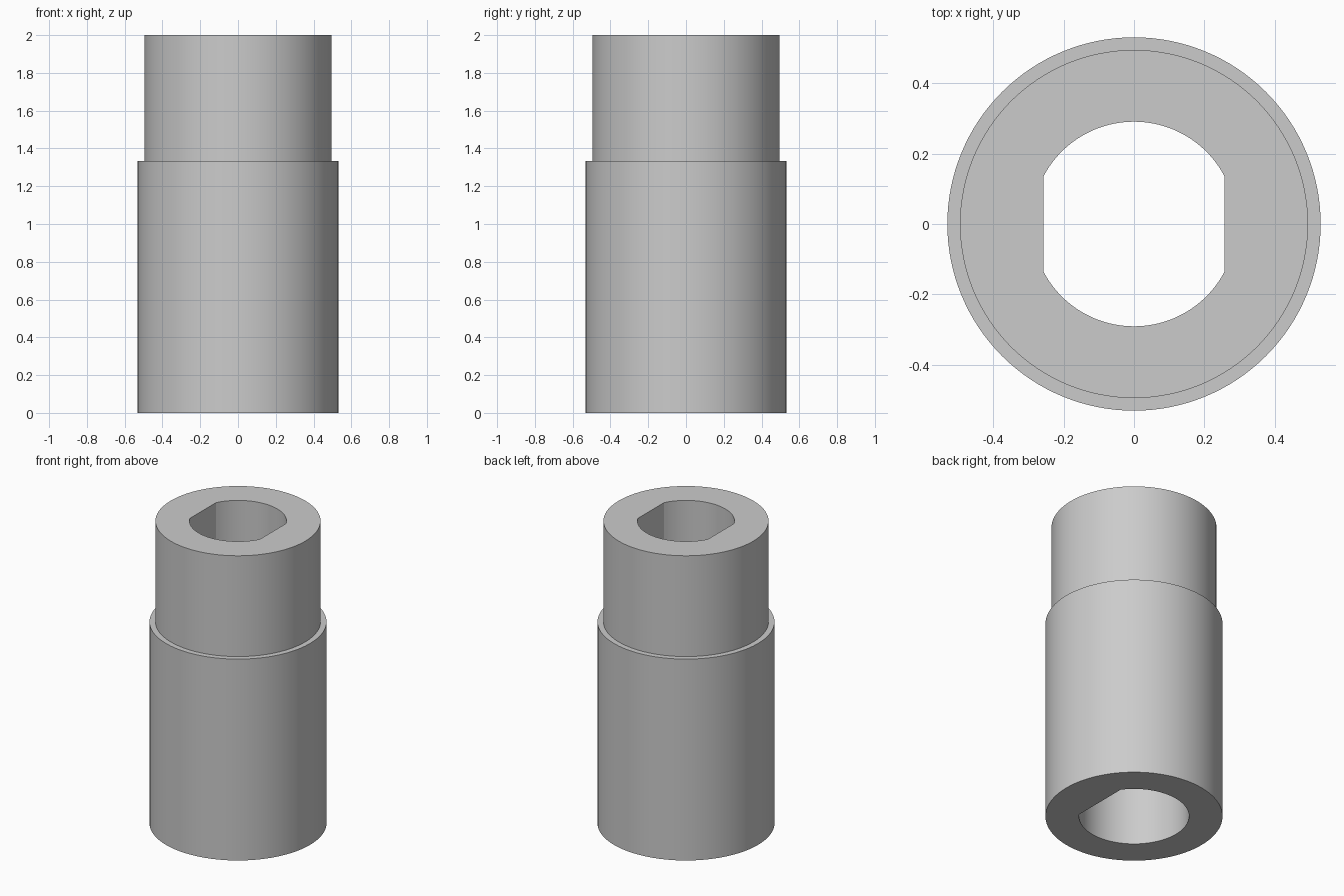
import bpy, bmesh, math

if "Cube" in bpy.data.objects:
    bpy.data.objects.remove(bpy.data.objects["Cube"])

N = 128
STEP_Z, TOP_Z = 1.333, 2.0


def ring(bm, r, z, flat_right=None, flat_left=None):
    """Circle of N vertices, optionally cut by a flat at +x and/or -x."""
    verts = []
    step = 2 * math.pi / N
    for i in range(N):
        a = i * step
        if a > math.pi:
            a -= 2 * math.pi
        # snap the nearest vertex onto each flat's exact corner
        corners = []
        if flat_right:
            corners.append(math.acos(flat_right / r))
        if flat_left:
            corners.append(math.pi - math.acos(flat_left / r))
        for c in corners:
            if abs(abs(a) - c) <= step / 2:
                a = math.copysign(c, a)
        x, y = r * math.cos(a), r * math.sin(a)
        if flat_right:
            x = min(x, flat_right)
        if flat_left:
            x = max(x, -flat_left)
        verts.append(bm.verts.new((x, y, z)))
    return verts


bm = bmesh.new()
rings = [
    # outside: wide body, then narrower neck
    ring(bm, 0.531, 0),
    ring(bm, 0.531, STEP_Z),
    ring(bm, 0.495, STEP_Z),
    ring(bm, 0.495, TOP_Z),
    # upper bore with two flats
    ring(bm, 0.291, TOP_Z, 0.257, 0.257),
    ring(bm, 0.291, STEP_Z, 0.257, 0.257),
    # wider lower bore with one flat
    ring(bm, 0.33, STEP_Z, 0.267),
    ring(bm, 0.33, 0, 0.267),
]
for k, lower in enumerate(rings):
    upper = rings[(k + 1) % len(rings)]
    for i in range(N):
        j = (i + 1) % N
        bm.faces.new((lower[i], lower[j], upper[j], upper[i]))
bmesh.ops.recalc_face_normals(bm, faces=bm.faces)

mesh = bpy.data.meshes.new("stepped_sleeve")
bm.to_mesh(mesh)
bm.free()
sleeve = bpy.data.objects.new("stepped_sleeve", mesh)
bpy.context.collection.objects.link(sleeve)

grey = bpy.data.materials.new("plain grey")
grey.diffuse_color = (0.6, 0.6, 0.6, 1)
grey.use_nodes = True
grey.node_tree.nodes["Principled BSDF"].inputs["Base Color"].default_value = grey.diffuse_color
mesh.materials.append(grey)

# smooth walls, sharp rims and flat corners
bpy.context.view_layer.objects.active = sleeve
sleeve.select_set(True)
bpy.ops.object.shade_smooth_by_angle(angle=math.radians(12))
